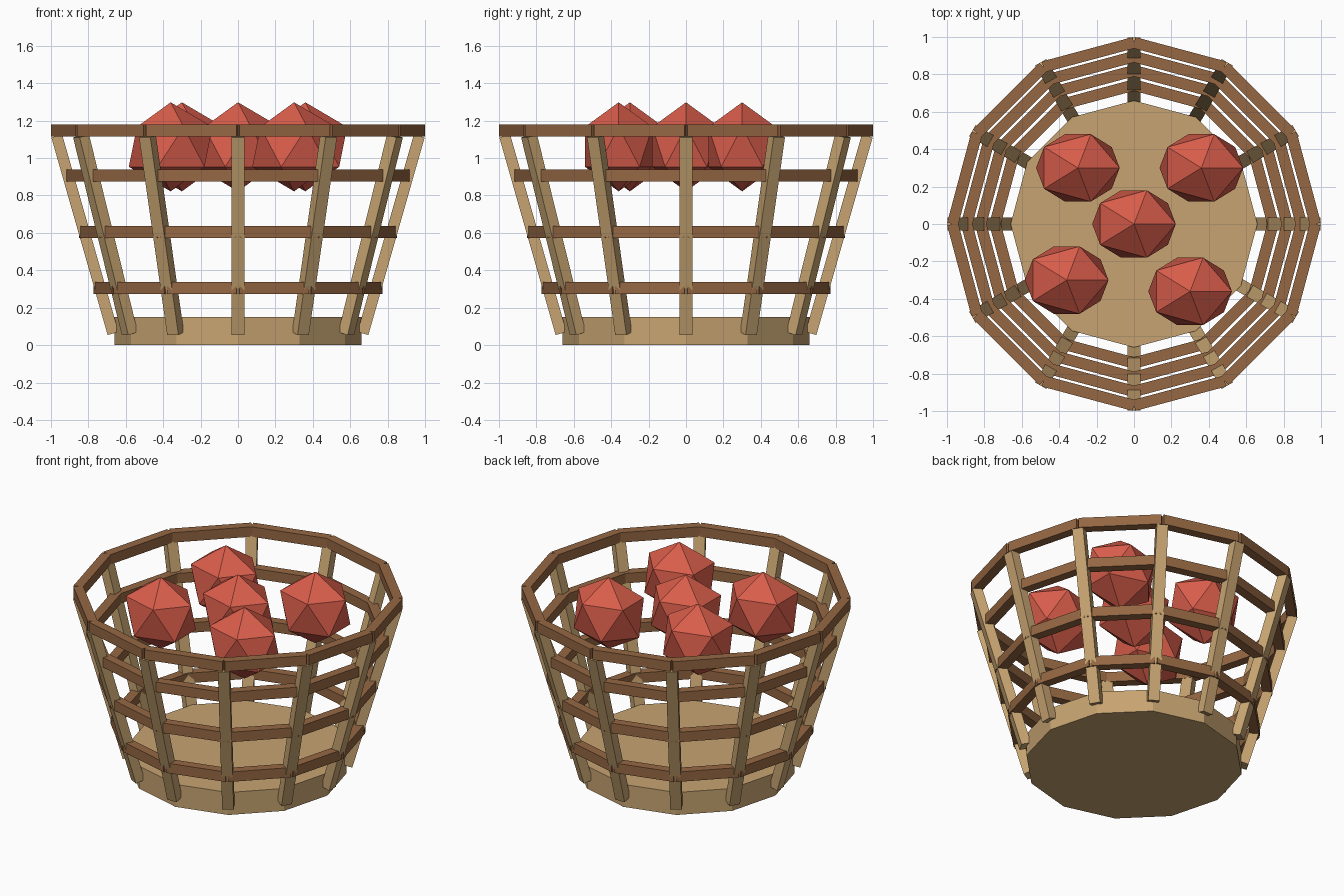
import bpy
import math
from mathutils import Matrix, Vector

cube = bpy.data.objects.get("Cube")
if cube:
    bpy.data.objects.remove(cube, do_unlink=True)


def material(name, color):
    mat = bpy.data.materials.new(name)
    mat.use_nodes = True
    mat.diffuse_color = (*color, 1)
    mat.node_tree.nodes["Principled BSDF"].inputs["Base Color"].default_value = (*color, 1)
    return mat


LIGHT_WOOD = material("light wood", (0.57, 0.37, 0.165))
DARK_WOOD = material("dark wood", (0.30, 0.135, 0.055))
RED = material("fruit red", (0.69, 0.11, 0.07))

SIDES = 12
STEP = math.tau / SIDES


def finish(name, mat):
    obj = bpy.context.object
    obj.name = obj.data.name = name
    obj.data.materials.append(mat)
    return obj


def box(name, size, matrix, mat):
    bpy.ops.mesh.primitive_cube_add(size=1)
    obj = finish(name, mat)
    obj.data.transform(Matrix.Diagonal((*size, 1)))
    obj.matrix_world = matrix
    return obj


# Solid twelve-sided floor, with corners in line with the stakes
bpy.ops.mesh.primitive_cylinder_add(vertices=SIDES, radius=0.66, depth=0.15,
                                    location=(0, 0, 0.075))
finish("basket_floor", LIGHT_WOOD)

# Stakes leaning outward from the floor to the rim
low, high = Vector((0.668, 0, 0.062)), Vector((0.969, 0, 1.118))
lean = math.atan2(high.x - low.x, high.z - low.z)
for i in range(SIDES):
    place = (Matrix.Rotation(i * STEP, 4, 'Z') @ Matrix.Translation((low + high) / 2)
             @ Matrix.Rotation(lean, 4, 'Y'))
    box(f"stake_{i + 1}", (0.06, 0.07, (high - low).length), place, LIGHT_WOOD)

# Horizontal hoops, each made of straight slats between neighbouring stakes
hoops = {"lower_hoop": (0.743, 0.305), "middle_hoop": (0.82, 0.605),
         "upper_hoop": (0.895, 0.907), "rim": (0.97, 1.147)}
for name, (radius, z) in hoops.items():
    length = 2 * radius * math.sin(STEP / 2)
    for i in range(SIDES):
        place = (Matrix.Rotation((i + 0.5) * STEP, 4, 'Z')
                 @ Matrix.Translation((radius * math.cos(STEP / 2), 0, z)))
        box(f"{name}_slat_{i + 1}", (0.06, length, 0.066), place, DARK_WOOD)

# Faceted fruit
spots = [(0, 0), (-0.3, 0.3), (0.36, 0.3), (-0.36, -0.3), (0.3, -0.36)]
for i, (x, y) in enumerate(spots):
    bpy.ops.mesh.primitive_ico_sphere_add(subdivisions=1, radius=1, location=(x, y, 1.06))
    fruit = finish(f"fruit_{i + 1}", RED)
    fruit.data.transform(Matrix.Diagonal((0.25, 0.212, 0.238, 1)))
